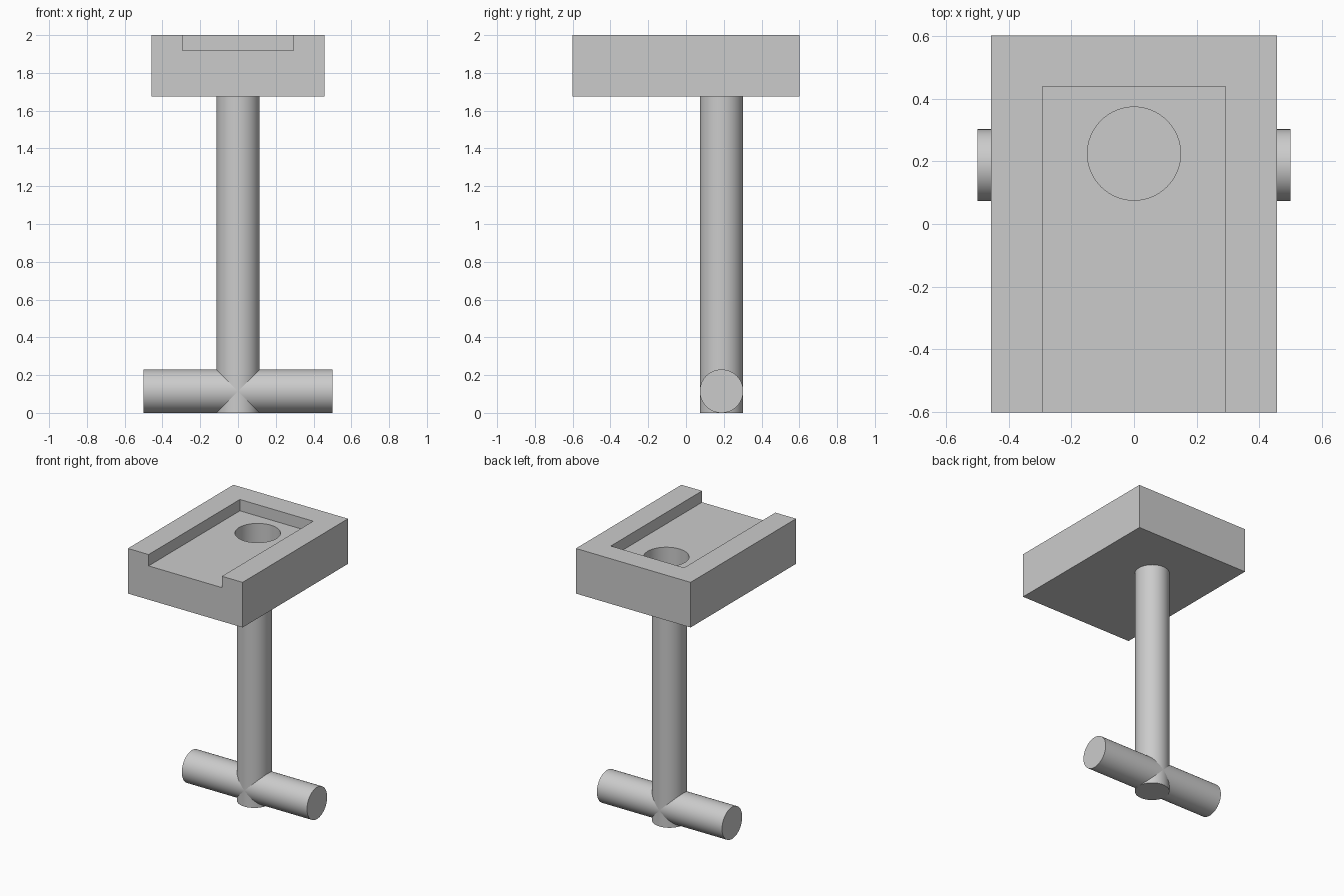
import bpy
import math

default = bpy.data.objects.get("Cube")
if default:
    bpy.data.objects.remove(default, do_unlink=True)

# Single grey material
GREY = (0.6, 0.6, 0.6, 1.0)
grey = bpy.data.materials.new("plain_grey")
grey.use_nodes = True
grey.diffuse_color = GREY
grey.node_tree.nodes["Principled BSDF"].inputs["Base Color"].default_value = GREY


def box(name, low, high):
    centre = [(a + b) / 2 for a, b in zip(low, high)]
    bpy.ops.mesh.primitive_cube_add(size=1, location=centre)
    ob = bpy.context.object
    ob.name = name
    ob.scale = [b - a for a, b in zip(low, high)]
    bpy.ops.object.transform_apply(location=False, rotation=False, scale=True)
    ob.data.materials.append(grey)
    return ob


def rod(name, radius, length, centre, tilt=0.0):
    bpy.ops.mesh.primitive_cylinder_add(vertices=64, radius=radius, depth=length,
                                        location=centre, rotation=(0, tilt, 0))
    ob = bpy.context.object
    ob.name = name
    ob.data.materials.append(grey)
    bpy.ops.object.shade_smooth_by_angle(angle=math.radians(30))
    return ob


def cut(target, cutter):
    mod = target.modifiers.new("cut", 'BOOLEAN')
    mod.operation = 'DIFFERENCE'
    mod.solver = 'EXACT'
    mod.object = cutter
    bpy.context.view_layer.objects.active = target
    bpy.ops.object.modifier_apply(modifier=mod.name)
    bpy.data.objects.remove(cutter, do_unlink=True)


TOP, FLOOR, UNDER = 2.0, 1.918, 1.674
POST_Y, R = 0.188, 0.115

# Head block with a tray open to the front and a blind round socket
block = box("head_block", (-0.458, -0.602, UNDER), (0.458, 0.602, TOP))
cut(block, box("tray_cutter", (-0.293, -0.8, FLOOR), (0.293, 0.44, TOP + 0.1)))
cut(block, rod("socket_cutter", 0.149, 0.4, (0, 0.225, 1.75 + 0.2)))
bpy.ops.object.select_all(action='DESELECT')
block.select_set(True)
bpy.context.view_layer.objects.active = block
bpy.ops.object.shade_smooth_by_angle(angle=math.radians(30))

# Upright post and the cross bar through its foot
rod("post", R, UNDER, (0, POST_Y, UNDER / 2))
rod("cross_bar", R, 1.0, (0, POST_Y, R), math.pi / 2)
